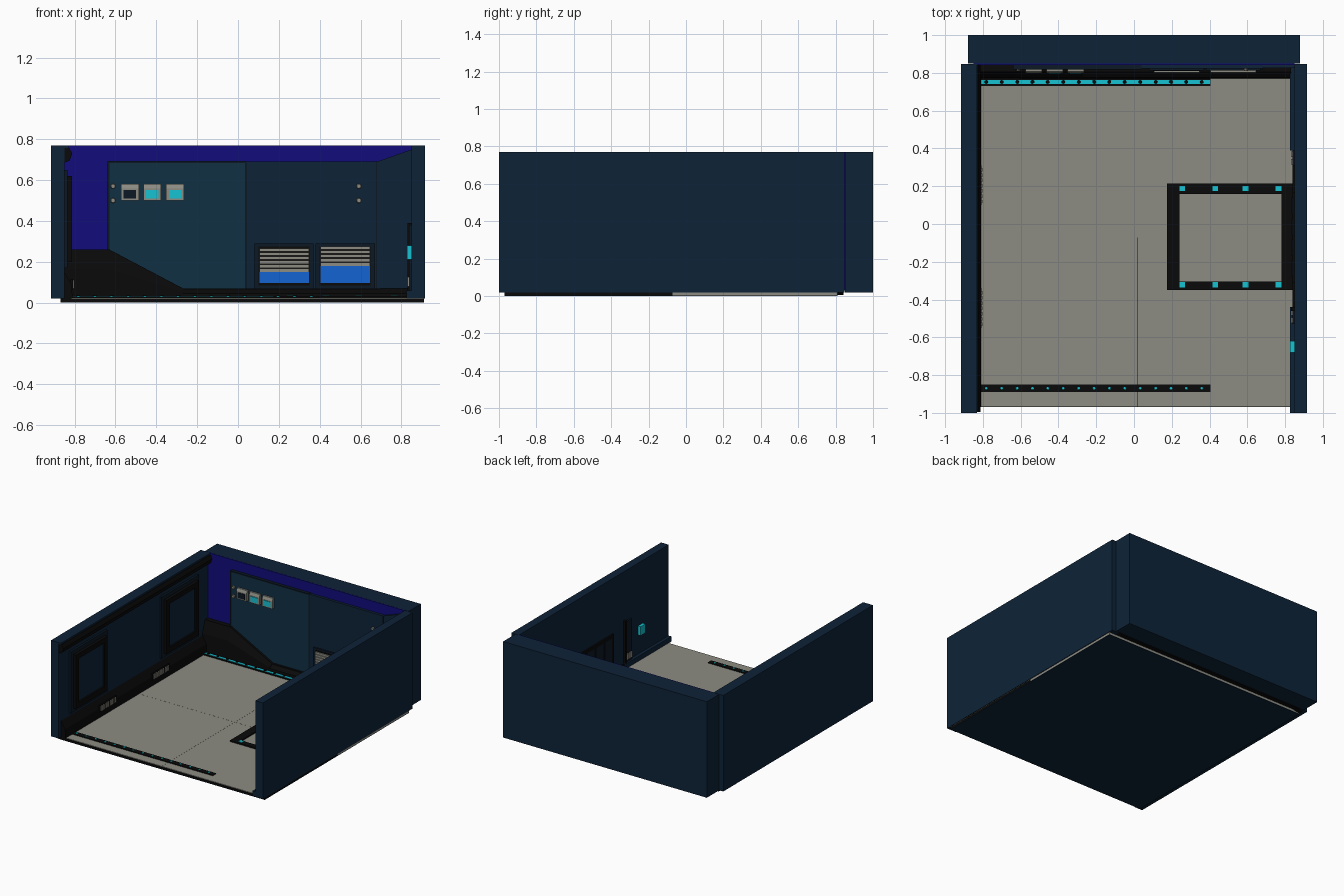
import bpy, bmesh, math

if "Cube" in bpy.data.objects:
    bpy.data.objects.remove(bpy.data.objects["Cube"])

def mat(name, c):
    m = bpy.data.materials.new(name)
    m.diffuse_color = (*c, 1)
    m.use_nodes = True
    m.node_tree.nodes["Principled BSDF"].inputs["Base Color"].default_value = m.diffuse_color
    return m

NAVY = mat("navy", (.0043, .0165, .039))
BLACK = mat("black", (.0028, .0028, .0028))
GREY = mat("warm_grey", (.265, .26, .225))
TEAL = mat("deep_teal", (.005, .029, .056))
PURPLE = mat("indigo", (.006, .004, .2))
CYAN = mat("cyan", (.008, .54, .65))
BLUE = mat("bright_blue", (.007, .13, .65))
DARK = mat("dark_navy", (.0035, .009, .018))

def finish(name, bm, m):
    bmesh.ops.recalc_face_normals(bm, faces=bm.faces)
    me = bpy.data.meshes.new(name)
    bm.to_mesh(me)
    bm.free()
    me.materials.append(m)
    o = bpy.data.objects.new(name, me)
    bpy.context.collection.objects.link(o)
    return o

def box(name, m, x0, x1, y0, y1, z0, z1):
    bm = bmesh.new()
    bmesh.ops.create_cube(bm, size=1)
    for v in bm.verts:
        v.co = ((x0, x1)[v.co.x > 0], (y0, y1)[v.co.y > 0], (z0, z1)[v.co.z > 0])
    return finish(name, bm, m)

def prism(name, m, pts, axis, a, b):
    """Extrude a profile: axis 'y' uses (x, z) points, axis 'x' uses (y, z)."""
    bm = bmesh.new()
    place = (lambda p, t: (p[0], t, p[1])) if axis == 'y' else (lambda p, t: (t, p[0], p[1]))
    lo = [bm.verts.new(place(p, a)) for p in pts]
    hi = [bm.verts.new(place(p, b)) for p in pts]
    bm.faces.new(lo)
    bm.faces.new(hi[::-1])
    n = len(pts)
    for i in range(n):
        bm.faces.new((lo[i], lo[(i + 1) % n], hi[(i + 1) % n], hi[i]))
    return finish(name, bm, m)

def disc(name, m, x, y, z, r, depth, facing_front=False):
    bm = bmesh.new()
    bmesh.ops.create_cone(bm, cap_ends=True, segments=10, radius1=r, radius2=r * .8, depth=depth)
    for v in bm.verts:
        c = v.co.copy()
        v.co = (x + c.x, y - c.z, z + c.y) if facing_front else (x + c.x, y + c.y, z + c.z)
    return finish(name, bm, m)

# Floor: underside plate, black front slabs, grey back slabs, grey top tiles
box("floor_underside", NAVY, -.87, .91, -.97, .81, 0, .003)
box("floor_front_slab", BLACK, -.87, .91, -.97, -.072, .003, .018)
box("floor_back_slab", GREY, -.87, .91, -.072, .81, .003, .018)
for i, (x0, x1) in enumerate(((-.87, .017), (.018, .91))):
    for j, (y0, y1) in enumerate(((-.965, -.064), (-.063, .81))):
        box(f"floor_tile_{i}{j}", GREY, x0, x1, y0, y1, .018, .022)

# Outer walls
box("left_wall", NAVY, -.915, -.85, -1, .847, .02, .77)
box("left_wall_cap", NAVY, -.86, -.83, -1, .847, .757, .77)
box("right_wall", NAVY, .85, .915, -1, .847, .02, .77)
box("back_wall", NAVY, -.88, .88, .85, 1, .02, .77)
box("back_wall_lining", PURPLE, -.85, .85, .842, .851, .03, .7695)

# Left wall trim and skirting
prism("left_top_trim", BLACK, [(-.851, .757), (-.826, .757), (-.812, .73), (-.825, .695), (-.851, .685)], 'y', -.995, .842)
prism("left_skirting", BLACK, [(-.87, .005), (-.81, .02), (-.815, .09), (-.851, .15)], 'y', -.97, .842)

# Left wall windows and base vents
for k, (a, b) in enumerate(((-.84, -.45), (.28, .68))):
    box(f"window_surround_{k}", DARK, -.851, -.835, a - .03, b + .03, .17, .65)
    for s, (y0, y1, z0, z1) in enumerate(((a, b, .58, .62), (a, b, .2, .24), (a, a + .04, .24, .58), (b - .04, b, .24, .58))):
        box(f"window_frame_{k}_{s}", BLACK, -.84, -.812, y0, y1, z0, z1)
    box(f"window_panel_{k}", NAVY, -.84, -.825, a + .04, b - .04, .24, .58)
for k, y in enumerate((-.55, .1)):
    box(f"base_vent_plate_{k}", BLACK, -.82, -.808, y, y + .21, .065, .115)
    for i in range(7):
        box(f"base_vent_slat_{k}_{i}", GREY, -.812, -.802, y + .01 + i * .028, y + .028 + i * .028, .07, .11)

# Back wall panels
prism("teal_panel", TEAL, [(-.63, .05), (.04, .05), (.04, .685), (-.63, .685)], 'y', .822, .845)
box("teal_panel_edge_top", DARK, -.64, .04, .818, .845, .683, .693)
box("teal_panel_edge_left", DARK, -.64, -.63, .818, .845, .2, .693)
box("panel_seam", DARK, .035, .043, .818, .845, .07, .685)
box("navy_panel", NAVY, .04, .68, .822, .845, .05, .69)
prism("corner_panel", NAVY, [(.68, .03), (.85, .03), (.85, .75), (.68, .69)], 'y', .825, .845)
box("corner_seam", DARK, .676, .681, .818, .845, .07, .69)

# Sloped black base along the back wall
prism("back_base_rear", BLACK, [(-.85, .02), (.85, .02), (.85, .05), (.68, .07), (-.27, .07), (-.63, .26), (-.85, .26)], 'y', .805, .845)
prism("back_base_low", BLACK, [(.77, .02), (.775, .045), (.806, .068), (.83, .068), (.83, .02)], 'x', -.81, .83)
bm = bmesh.new()
rows = []
for x, h in ((-.85, .26), (-.63, .26), (-.27, .07)):
    rows.append([bm.verts.new(p) for p in ((x, .83, .02), (x, .77, .02), (x, .775, .02 + (h - .02) * .6), (x, .806, h), (x, .83, h))])
for a, b in zip(rows, rows[1:]):
    for i in range(5):
        bm.faces.new((a[i], a[(i + 1) % 5], b[(i + 1) % 5], b[i]))
bm.faces.new(rows[0])
bm.faces.new(rows[-1][::-1])
finish("back_base_slope", bm, BLACK)

# Wall monitors and bolts
for k, (x, m) in enumerate(((-.53, DARK), (-.42, CYAN), (-.308, CYAN))):
    prism(f"monitor_{k}", GREY, [(.825, .5), (.80, .5), (.80, .56), (.808, .58), (.825, .58)], 'x', x - .044, x + .044)
    box(f"monitor_screen_{k}", m, x - .03, x + .03, .796, .802, .51, .552)
for x in (-.612, .592):
    for z in (.5, .57):
        disc("wall_bolt", GREY, x, .816, z, .013, .014, True)

# Slatted shutters with blue lower panes
for k, (x0, split) in enumerate(((.1, .15), (.4, .18))):
    x1 = x0 + .25
    box(f"shutter_frame_{k}", DARK, x0 - .02, x1 + .02, .812, .83, .07, .29)
    box(f"shutter_back_{k}", BLACK, x0, x1, .809, .815, .085, .275)
    box(f"shutter_pane_{k}", BLUE, x0 + .005, x1 - .003, .803, .812, .095, split)
    n = round((.27 - split) / .02)
    for i in range(n):
        z = split + i * .02
        box(f"shutter_slat_{k}_{i}", GREY, x0 + .005, x1 - .003, .801, .812, z, z + .016)

# Floor light strips, front and back
box("front_light_strip", BLACK, -.81, .405, -.89, -.85, .02, .028)
box("back_light_strip", BLACK, -.81, .405, .73, .77, .02, .028)
box("back_light_line", CYAN, -.81, .405, .742, .762, .026, .031)
for i in range(15):
    x = -.782 + i * .0815
    disc("front_light", CYAN, x, -.87, .029, .009, .006)
    disc("back_light_divider", BLACK, x, .752, .031, .011, .006)

# Square floor frame with lights
for s, (x0, x1, y0, y1) in enumerate(((.175, .84, .16, .215), (.175, .84, -.35, -.305), (.175, .24, -.305, .16), (.782, .84, -.305, .16))):
    box(f"floor_frame_{s}", BLACK, x0, x1, y0, y1, .02, .032)
for x in (.255, .43, .59, .765):
    for y in (.188, -.322):
        box("frame_light", CYAN, x - .015, x + .015, y - .014, y + .014, .03, .036)

# Right wall hatch, posts, skirting and control box
box("hatch", BLACK, .838, .852, -.31, .17, .03, .34)
for i in range(4):
    y = -.28 + i * .11
    box(f"hatch_leaf_{i}", DARK, .834, .84, y, y + .09, .05, .32)
for k, (a, b) in enumerate(((-1, -.44), (.39, .845))):
    box(f"right_skirting_{k}", NAVY, .826, .852, a, b, .02, .06)
box("right_base", BLACK, .84, .914, -.965, .81, .02, .055)
for k, (a, b) in enumerate(((-.53, -.45), (.31, .39))):
    box(f"socket_plate_{k}", DARK, .838, .852, a, b, .06, .38 if k == 0 else .14)
    for y in (a + .005, b - .035):
        box(f"socket_{k}", GREY, .83, .84, y, y + .03, .08, .125)
box("door_post", BLACK, .83, .852, -.46, -.44, .06, .39)
box("control_box", CYAN, .827, .852, -.68, -.62, .21, .28)
